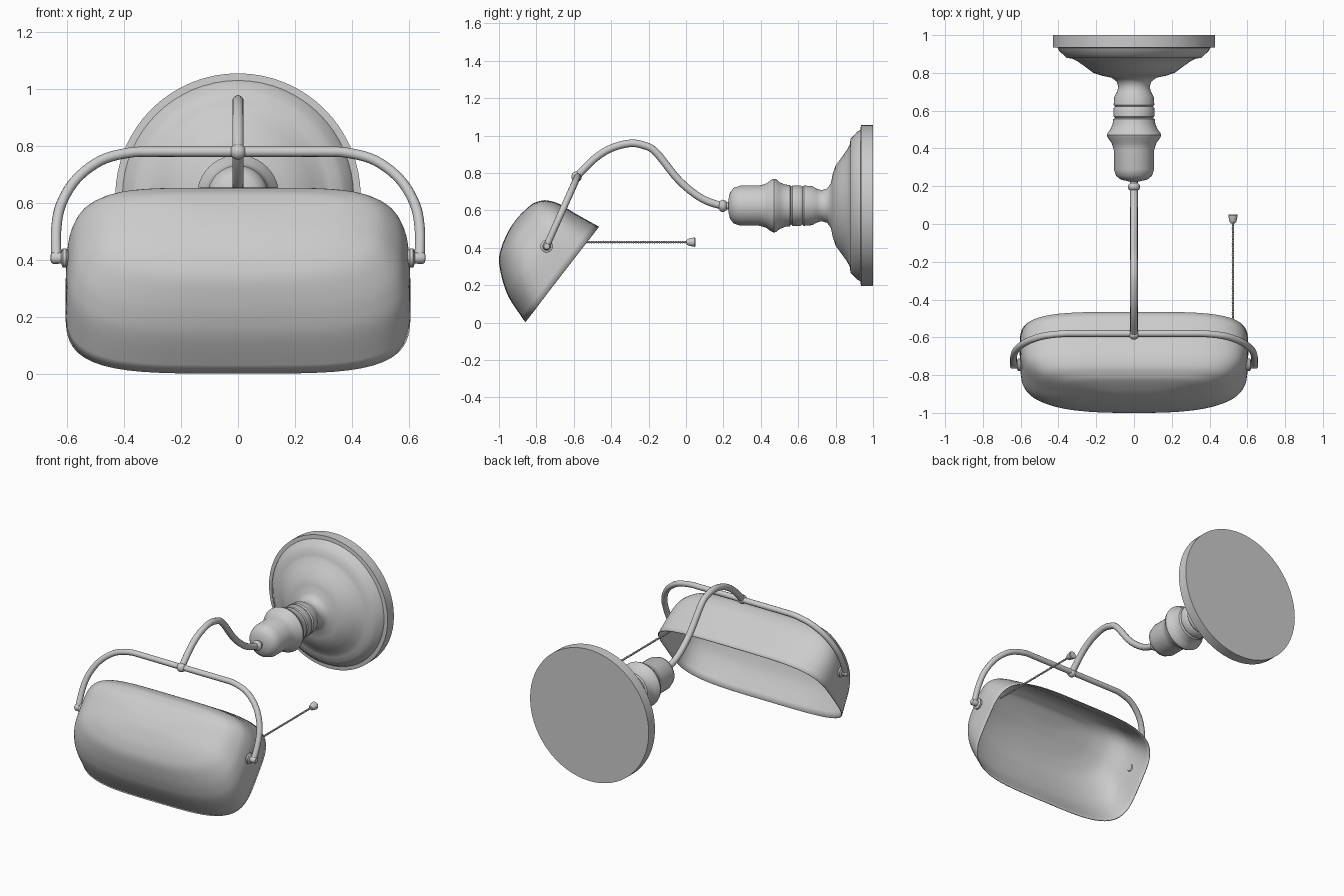
import bpy, bmesh, math
from mathutils import Vector

if "Cube" in bpy.data.objects:
    bpy.data.objects.remove(bpy.data.objects["Cube"])

AXIS_Z = 0.625  # height of the wall mount axis


def finish(name, bm):
    bmesh.ops.remove_doubles(bm, verts=bm.verts, dist=1e-5)
    bmesh.ops.recalc_face_normals(bm, faces=bm.faces)
    me = bpy.data.meshes.new(name)
    bm.to_mesh(me)
    bm.free()
    ob = bpy.data.objects.new(name, me)
    bpy.context.collection.objects.link(ob)
    return ob


def skin(name, rings):
    """Bridge a list of closed rings of points."""
    bm = bmesh.new()
    loops = [[bm.verts.new(p) for p in ring] for ring in rings]
    n = len(loops[0])
    for a, b in zip(loops, loops[1:]):
        for i in range(n):
            j = (i + 1) % n
            bm.faces.new((a[i], a[j], b[j], b[i]))
    return finish(name, bm)


def lathe(name, profile, origin, axis='Y', seg=48):
    """Revolve (position, radius) pairs around a line along X or Y."""
    rings = []
    for d, r in profile:
        ring = []
        for i in range(seg):
            t = 2 * math.pi * i / seg
            c, s = r * math.cos(t), r * math.sin(t)
            p = Vector((c, d, s)) if axis == 'Y' else Vector((d, c, s))
            ring.append(p + Vector(origin))
        rings.append(ring)
    return skin(name, rings)


def smooth_path(pts, steps):
    """Catmull-Rom resampling of a list of tuples."""
    pts = [Vector(p) for p in pts]
    ext = [2 * pts[0] - pts[1]] + pts + [2 * pts[-1] - pts[-2]]
    out = []
    for i in range(1, len(ext) - 2):
        a, b, c, d = ext[i - 1:i + 3]
        for k in range(steps):
            t = k / steps
            out.append(0.5 * (2 * b + (c - a) * t + (2 * a - 5 * b + 4 * c - d) * t * t
                              + (3 * b - a - 3 * c + d) * t ** 3))
    return out + [pts[-1]]


def tube(name, pts, radius, steps=5):
    cu = bpy.data.curves.new(name, 'CURVE')
    cu.dimensions = '3D'
    cu.bevel_depth = radius
    cu.bevel_resolution = 4
    cu.use_fill_caps = True
    path = smooth_path(pts, steps)
    sp = cu.splines.new('POLY')
    sp.points.add(len(path) - 1)
    for q, p in zip(sp.points, path):
        q.co = (*p, 1)
    ob = bpy.data.objects.new(name, cu)
    bpy.context.collection.objects.link(ob)
    bpy.ops.object.select_all(action='DESELECT')
    ob.select_set(True)
    bpy.context.view_layer.objects.active = ob
    bpy.ops.object.convert(target='MESH')
    return ob


def ball(name, loc, size):
    bm = bmesh.new()
    bmesh.ops.create_uvsphere(bm, u_segments=20, v_segments=12, radius=1)
    for v in bm.verts:
        v.co = Vector(a * b for a, b in zip(v.co, size)) + Vector(loc)
    return finish(name, bm)


# Wall plate and turned body
lathe("wall_mount", [
    (1.0, 0), (1.0, .43), (.935, .43), (.933, .405), (.915, .395), (.897, .375),
    (.88, .358), (.875, .325), (.862, .30), (.835, .262), (.80, .215), (.785, .17),
    (.775, .12), (.755, .092), (.725, .083), (.70, .09), (.675, .104), (.63, .108),
    (.622, .101), (.612, .108), (.57, .108), (.562, .101), (.555, .11), (.53, .113),
    (.50, .125), (.485, .139), (.47, .144), (.455, .138), (.43, .119), (.41, .112),
    (.39, .107), (.29, .107), (.255, .095), (.235, .07), (.226, .03), (.226, 0)],
    (0, 0, AXIS_Z), seg=64)

# Curved arm with its end joints
tube("arm", [(0, y, z) for y, z in [
    (.23, .623), (.16, .633), (.07, .672), (-.04, .763), (-.16, .91), (-.224, .947),
    (-.30, .958), (-.40, .932), (-.49, .875), (-.587, .778)]], .02)
ball("arm_collar", (0, .197, .624), (.033, .025, .033))
ball("yoke_joint", (0, -.585, .78), (.028, .028, .028))

# Yoke holding the shade, mirrored left to right
half = [(.16, .78), (.30, .78), (.38, .777), (.48, .75), (.567, .684),
        (.62, .596), (.637, .51), (.637, .415)]
outline = [(-x, z) for x, z in reversed(half)] + [(0, .78)] + half
tube("yoke", [(x, -.58 - (.78 - z) * .446, z) for x, z in outline], .018)

# Pivot knobs
for side, label in ((1, "right"), (-1, "left")):
    prof = [(.59, 0), (.59, .02), (.603, .034), (.614, .034), (.62, .02),
            (.648, .021), (.656, .015), (.657, 0)]
    lathe("pivot_" + label, [(side * d, r) for d, r in prof], (0, -.745, .408), 'X', 24)

# Shade: rounded rings in a tilted frame (depth, low edge, high edge, half length)
table = [(0, -.3225, .3225, .605), (.135, -.278, .302, .60), (.20, -.243, .295, .588),
         (.258, -.20, .285, .56), (.315, -.145, .258, .50), (.345, -.085, .222, .42),
         (.360, -.035, .19, .33), (.372, .03, .12, .15), (.374, .075, .075, 0)]
centre = Vector((0, -.6625, .2575))
along = Vector((0, .612, .79))
out = Vector((0, -.79, .612))
rings = []
for w, lo, hi, a in smooth_path(table, 4):
    k = w / .374
    ring = []
    for i in range(96):
        t = 2 * math.pi * i / 96
        c, s = math.cos(t), math.sin(t)
        n = 4 + k if s > 0 else 4 - 1.5 * k
        r = (abs(c) ** n + abs(s) ** n) ** (-1 / n)
        v = (lo + hi) / 2 + (hi - lo) / 2 * r * s
        ring.append(centre + Vector((a * r * c, 0, 0)) + along * v + out * w)
    rings.append(ring)
shade = skin("shade", rings)
mod = shade.modifiers.new("thickness", 'SOLIDIFY')
mod.thickness = .005
mod.offset = -1

# Beaded pull chain and its end pull
bm = bmesh.new()
for i in range(52):
    res = bmesh.ops.create_icosphere(bm, subdivisions=1, radius=.0075)
    bmesh.ops.translate(bm, verts=res["verts"], vec=(.524, -.63 + i * .0125, .43))
finish("pull_chain", bm)
lathe("chain_pull", [(.002, 0), (.004, .012), (.012, .018), (.03, .022), (.046, .025),
                     (.051, .022), (.051, 0)], (.524, 0, .43), 'Y', 20)

# Smooth shading with crisp edges
bpy.ops.object.select_all(action='SELECT')
bpy.context.view_layer.objects.active = shade
bpy.ops.object.shade_smooth_by_angle(angle=math.radians(40))
